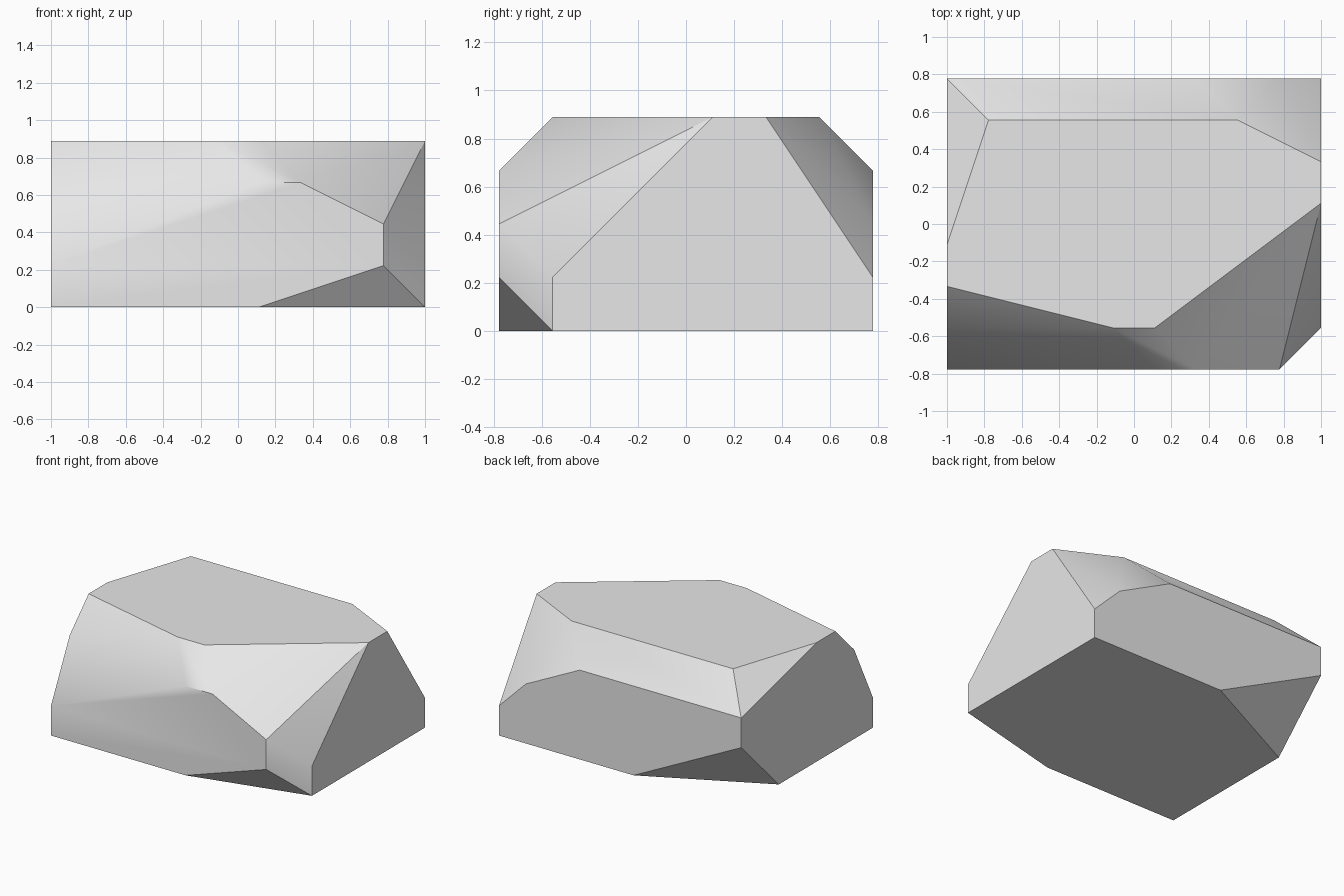
import bpy
import bmesh
import math

default_cube = bpy.data.objects.get("Cube")
if default_cube:
    bpy.data.objects.remove(default_cube, do_unlink=True)

UNIT = 1 / 9  # the facets sit on a coarse lattice


def make_material(name, value):
    material = bpy.data.materials.new(name)
    material.use_nodes = True
    colour = (value, value, value, 1)
    material.diffuse_color = colour
    material.node_tree.nodes["Principled BSDF"].inputs["Base Color"].default_value = colour
    return material


def horizontal(z, outline):
    return {(x, y, z) for x, y in outline}


def upright(y, outline):
    return {(x, y, z) for x, z in outline}


# Outlines of the large flat facets, in lattice steps
base = horizontal(0, [(-9, -7), (1, -7), (9, -5), (9, 7), (-1, 7), (-9, 3)])
top = horizontal(8, [(-9, -3), (-1, -5), (1, -5), (9, 1),
                     (9, 3), (5, 5), (-7, 5), (-9, -1)])
front = upright(-7, [(-9, 2), (1, 6), (3, 6), (7, 4), (7, 2)])
back = upright(7, [(9, 2), (7, 4), (3, 6), (-9, 6), (-9, 4)])
side_corners = {(9, -5, 2), (-9, -5, 6)}

# Wrap the outlines in one chiselled hull
bm = bmesh.new()
for point in sorted(base | top | front | back | side_corners):
    bm.verts.new([step * UNIT for step in point])
bmesh.ops.convex_hull(bm, input=bm.verts[:])
bmesh.ops.dissolve_limit(bm, angle_limit=math.radians(0.5),
                         verts=bm.verts[:], edges=bm.edges[:])
bmesh.ops.recalc_face_normals(bm, faces=bm.faces[:])

mesh = bpy.data.meshes.new("rock")
bm.to_mesh(mesh)
bm.free()
mesh.materials.append(make_material("stone grey", 0.8))
rock = bpy.data.objects.new("rock", mesh)
bpy.context.collection.objects.link(rock)

# Soften shallow facets, keep steep edges crisp
bpy.ops.object.select_all(action="DESELECT")
rock.select_set(True)
bpy.context.view_layer.objects.active = rock
bpy.ops.object.shade_smooth_by_angle(angle=math.radians(30))
